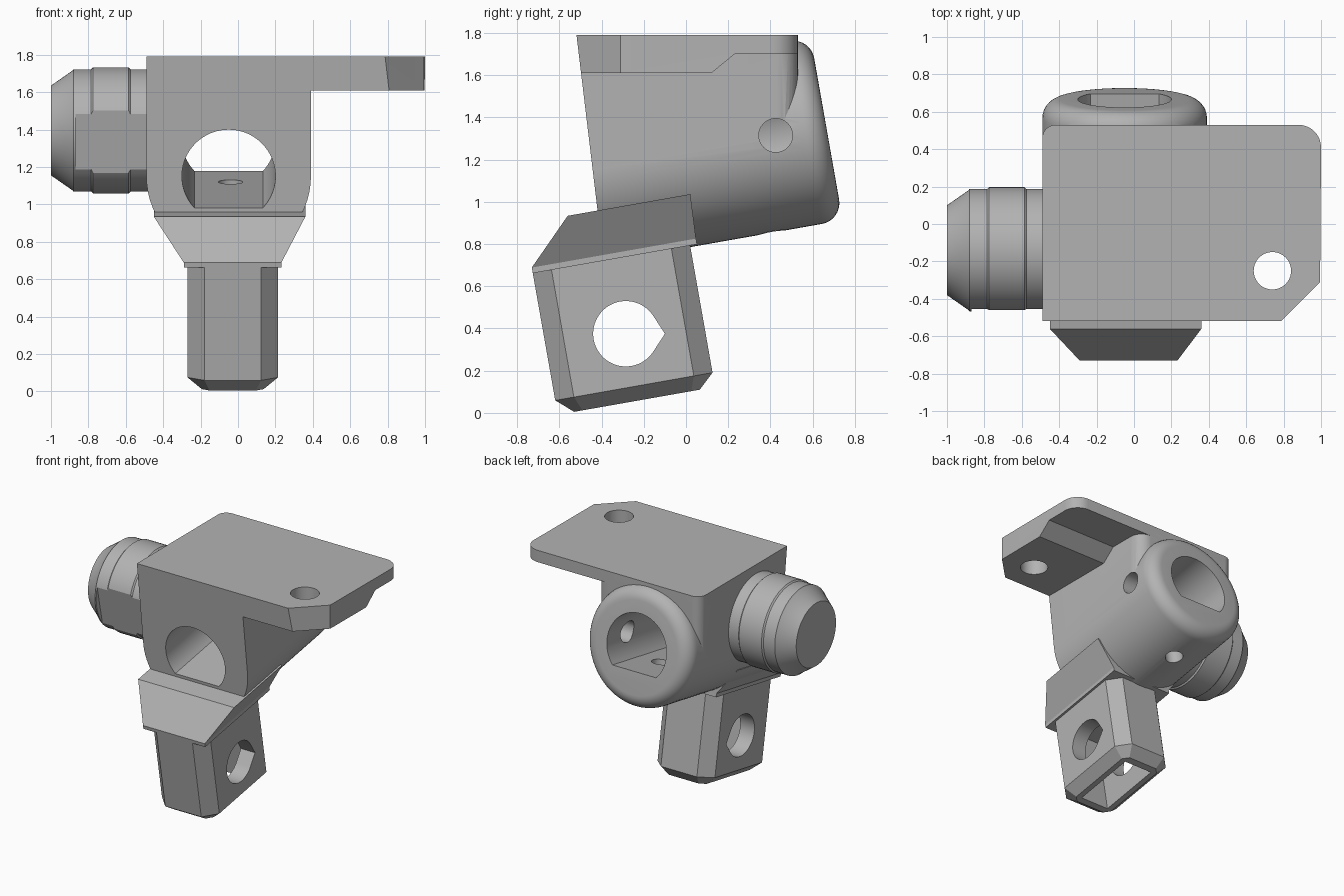
import bpy, bmesh
from math import sin, cos, pi, radians
from mathutils import Matrix, Vector

old = bpy.data.objects.get("Cube")
if old:
    bpy.data.objects.remove(old, do_unlink=True)

grey = bpy.data.materials.new("plain grey")
grey.use_nodes = True
tone = (0.45, 0.45, 0.45, 1)
grey.diffuse_color = tone
grey.node_tree.nodes["Principled BSDF"].inputs["Base Color"].default_value = tone

TILT = Matrix.Rotation(radians(10), 4, 'X')            # leaning frame of tube and foot
SIDE = Matrix(((0, 0, 1, 0), (1, 0, 0, 0), (0, 1, 0, 0), (0, 0, 0, 1)))   # (y, z) profile, runs along x
BACK = Matrix.Rotation(radians(90), 4, 'X')            # (x, z) profile, runs along -y
ID = Matrix.Identity(4)


def loft(name, rings, mat=ID):
    """Skin equal rings of points and cap both ends."""
    bm = bmesh.new()
    loops = [[bm.verts.new(mat @ Vector(p)) for p in ring] for ring in rings]
    for a, b in zip(loops, loops[1:]):
        for i in range(len(a)):
            j = (i + 1) % len(a)
            bm.faces.new((a[i], a[j], b[j], b[i]))
    bm.faces.new(loops[0])
    bm.faces.new(loops[-1])
    bmesh.ops.recalc_face_normals(bm, faces=bm.faces)
    me = bpy.data.meshes.new(name)
    bm.to_mesh(me)
    bm.free()
    me.materials.append(grey)
    ob = bpy.data.objects.new(name, me)
    bpy.context.collection.objects.link(ob)
    return ob


def prism(name, pts, lo, hi, mat=ID):
    return loft(name, [[(x, y, t) for x, y in pts] for t in (lo, hi)], mat)


def arc(cx, cy, r, start, end, n):
    angles = [radians(start + (end - start) * i / n) for i in range(n + 1)]
    return [(cx + r * cos(a), cy + r * sin(a)) for a in angles]


def circle(cx, cy, r, n=64):
    return arc(cx, cy, r, 0, 360, n)[:-1]


def lathe(name, profile, cx, cy, mat):
    return loft(name, [[(x, y, t) for x, y in circle(cx, cy, r)] for t, r in profile], mat)


def boolean(ob, tool, op='DIFFERENCE', keep=False):
    """Apply the tool to the part, then discard the tool unless it is needed again."""
    mod = ob.modifiers.new(op, 'BOOLEAN')
    mod.operation, mod.object, mod.solver = op, tool, 'EXACT'
    bpy.context.view_layer.objects.active = ob
    bpy.ops.object.modifier_apply(modifier=mod.name)
    if not keep:
        bpy.data.objects.remove(tool, do_unlink=True)


# Shared cutter that gives the leaning front face
front_cut = prism("front_cutter", [(-.52, 1.8), (-.53, 1.9), (-1.5, 1.9), (-1.5, .3), (-.34, .3)],
                  -1.5, 1.5, SIDE)

# Housing: leaning tube with a rounded rear rim, joined to an upright block
rim = [(-.79 - .1 * sin(a), .34 + .1 * cos(a)) for a in (i * pi / 16 for i in range(9))]
body = lathe("housing", [(.5, .44)] + rim, -.05, 1.21, TILT @ BACK)
block_plan = ([(-.49, -.7), (.39, -.7)] + arc(.29, .43, .1, 0, 90, 8)
              + arc(-.42, .46, .07, 90, 180, 8))
block = prism("block", block_plan, .9, 1.74)
under = prism("under", [(-1, 1.054), (1, 1.406), (1, .2), (-1, .2)], -1, 1, SIDE)
boolean(block, under)
boolean(body, block, 'UNION')
boolean(body, front_cut, keep=True)

# Bore with a flat floor, side hole and bottom screw hole
boolean(body, prism("bore", arc(-.05, 1.21, .25, -42.8, 222.8, 56), -1.2, .9, TILT @ BACK))
boolean(body, prism("side_hole", circle(.425, 1.315, .08, 32), 0, .6, SIDE))
boolean(body, prism("screw_hole", circle(-.04, .55, .065, 32), .6, 1.15, TILT))

# Top plate with a clipped front corner, rounded rear corners and stepped underside
plate = prism("top_plate", [(-.49, -.6), (.71, -.6), (.79, -.515), (.995, -.31)]
              + arc(.88, .41, .12, 0, 90, 8) + arc(-.42, .46, .07, 90, 180, 8), 1.61, 1.79)
boolean(plate, front_cut)
boolean(plate, prism("step", [(0, 1.512), (.12, 1.61), (.23, 1.7), (.8, 1.7), (.8, 1.5)], -1.5, 1.5, SIDE))
boolean(plate, prism("plate_hole", circle(.74, -.25, .1, 48), 1.5, 1.9))

# Side knob, turned along x with a flat milled on its front
knob = lathe("side_knob", [(-1, .24), (-.885, .32), (-.88, .327), (-.785, .327), (-.775, .337),
                           (-.585, .337), (-.575, .327), (-.4, .327)], -.14, 1.395, SIDE)
mill = prism("mill", [(-.29, -.6), (-.29, .6), (-.8, .6), (-.8, -.6)], -.87, -.3, SIDE)
mill.matrix_world = Matrix.Translation((0, -.14, 1.395)) @ Matrix.Rotation(radians(12), 4, 'X')
bpy.context.view_layer.update()
boolean(knob, mill)


# Foot: chamfered hollow leg under a flared collar
def octagon(half_w, p0, p1, c, q, cx=-.028):
    a, b = cx - half_w, cx + half_w
    return [(a + c, p0, q), (b - c, p0, q), (b, p0 + c, q), (b, p1 - c, q),
            (b - c, p1, q), (a + c, p1, q), (a, p1 - c, q), (a, p0 + c, q)]


def rectangle(x0, x1, p0, p1, q):
    return [(x0, p0, q), (x1, p0, q), (x1, p1, q), (x0, p1, q)]


leg = loft("foot_leg", [octagon(.165, -.521, .083, .04, .097), octagon(.242, -.6, .157, .09, .166),
                        octagon(.242, -.6, .157, .09, .79)], TILT)
boolean(leg, loft("pocket", [rectangle(-.15, .094, -.47, .03, q) for q in (0, .7)], TILT))
teardrop = arc(-.285, .375, .155, 33, 327, 48) + [(-.1, .375)]
boolean(leg, prism("leg_hole", teardrop, -.6, .6, SIDE))
collar = loft("foot_collar", [rectangle(-.29, .232, -.6, .19, .778), rectangle(-.29, .232, -.6, .19, .805),
                              rectangle(-.45, .36, -.39, .2, 1.017)], TILT)

# Smooth curved walls, keep machined edges crisp
bpy.ops.object.select_all(action='DESELECT')
for ob in (body, plate, knob, leg, collar):
    ob.select_set(True)
bpy.context.view_layer.objects.active = body
bpy.ops.object.shade_smooth_by_angle(angle=radians(25))
